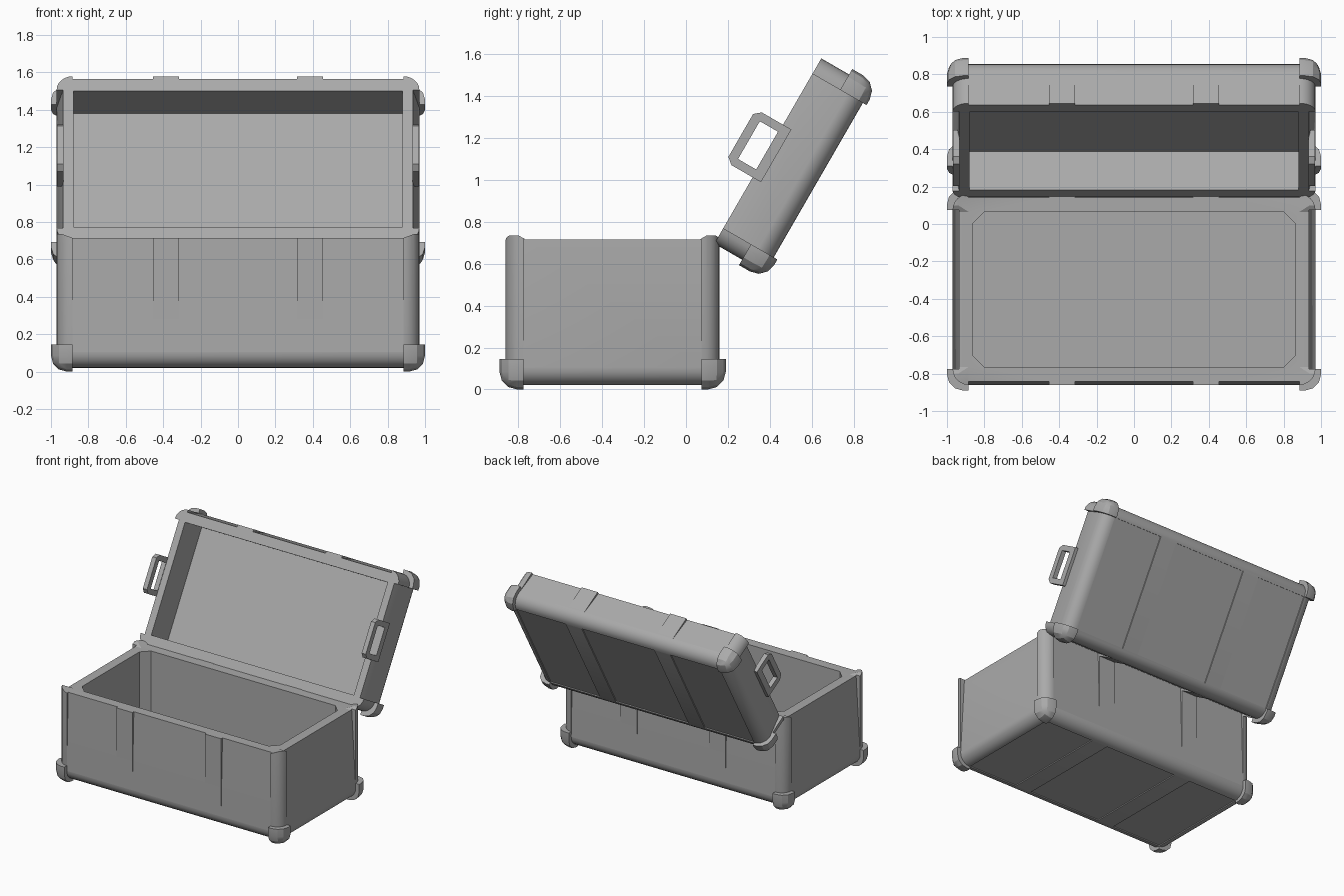
import bpy, bmesh, math
from mathutils import Matrix, Vector

if "Cube" in bpy.data.objects:
    bpy.data.objects.remove(bpy.data.objects["Cube"], do_unlink=True)

grey = bpy.data.materials.new("case_grey")
grey.use_nodes = True
grey.diffuse_color = (0.4, 0.4, 0.4, 1)
grey.node_tree.nodes["Principled BSDF"].inputs["Base Color"].default_value = (0.4, 0.4, 0.4, 1)

HX, HY, R = 0.97, 0.51, 0.085      # half sizes and edge radius of the shell
PX, PY = HX - R, HY - R            # where the corner posts begin
PANELS = [(-PX, -0.455), (-0.315, 0.315), (0.455, PX)]


def to_object(bm, name):
    bmesh.ops.recalc_face_normals(bm, faces=bm.faces)
    mesh = bpy.data.meshes.new(name)
    bm.to_mesh(mesh)
    bm.free()
    mesh.materials.append(grey)
    ob = bpy.data.objects.new(name, mesh)
    bpy.context.collection.objects.link(ob)
    return ob


def prism(name, points, along):
    bm = bmesh.new()
    face = bm.faces.new([bm.verts.new(p) for p in points])
    ext = bmesh.ops.extrude_face_region(bm, geom=[face])["geom"]
    bmesh.ops.translate(bm, vec=along, verts=[v for v in ext if isinstance(v, bmesh.types.BMVert)])
    return to_object(bm, name)


def block(lo, hi):
    bm = bmesh.new()
    size = Vector(hi) - Vector(lo)
    mid = (Vector(hi) + Vector(lo)) / 2
    bmesh.ops.create_cube(bm, size=1, matrix=Matrix.Translation(mid) @ Matrix.Diagonal((*size, 1)))
    return bm


def activate(ob):
    bpy.ops.object.select_all(action="DESELECT")
    ob.select_set(True)
    bpy.context.view_layer.objects.active = ob


def cut(ob, cutter):
    cutter.hide_render = True
    mod = ob.modifiers.new("cut", "BOOLEAN")
    mod.operation, mod.solver, mod.object = "DIFFERENCE", "EXACT", cutter
    activate(ob)
    bpy.ops.object.modifier_apply(modifier=mod.name)
    bpy.data.objects.remove(cutter, do_unlink=True)


def wedge(out, depth, rim):
    """Profile of a panel recess that deepens from the lower bend to the rim."""
    run = rim - R
    return [(out + 0.1 * depth, R - 0.1 * run), (out - 1.1 * depth, R + 1.1 * run),
            (out - 1.1 * depth, rim + 0.1), (out + 0.1, rim + 0.1), (out + 0.1, R - 0.1 * run)]


def shell(name, height, rim, opening):
    # rounded block, open side up
    bm = block((-HX, -HY, 0), (HX, HY, height))
    edges = [e for e in bm.edges if min(v.co.z for v in e.verts) < 0.01]
    bmesh.ops.bevel(bm, geom=edges, offset=R, segments=6, profile=0.5, affect="EDGES")
    ob = to_object(bm, name)
    cut(ob, prism("hollow", [(x, y, 0.04) for x, y in opening], (0, 0, 1)))
    # recessed panels leave the straps and corner posts standing
    for s in (-1, 1):
        for a, b in PANELS:
            cut(ob, prism("panel", [(a, s * y, z) for y, z in wedge(HY, 0.018, rim)], (b - a, 0, 0)))
        cut(ob, prism("side", [(s * x, -PY, z) for x, z in wedge(HX, 0.035, rim)], (0, 2 * PY, 0)))
    for a, b in PANELS:
        cut(ob, to_object(block((a, -PY, -0.1), (b, PY, 0.008)), "base_panel"))
    return ob


def corner_caps(prefix):
    caps = []
    for sx, sx_name in ((-1, "right"), (1, "left")):
        for sy, sy_name in ((-1, "front"), (1, "back")):
            bm = block((PX, PY, -0.02), (1.0, 0.54, 0.125))
            tip = max(bm.verts, key=lambda v: v.co.x + v.co.y - v.co.z)
            bmesh.ops.bevel(bm, geom=list(tip.link_edges), offset=0.085, segments=3,
                            profile=0.5, affect="EDGES")
            bmesh.ops.scale(bm, vec=(sx, sy, 1), verts=bm.verts)
            caps.append(to_object(bm, f"{prefix}_{sy_name}_{sx_name}_cap"))
    return caps


def finish(parts, matrix):
    for ob in parts:
        activate(ob)
        bpy.ops.object.shade_smooth_by_angle(angle=math.radians(28))
        ob.matrix_world = matrix


# lower box: chamfered opening, corner posts standing above the rim
ox, oy, c = 0.86, 0.415, 0.06
octagon = [(ox, oy - c), (ox - c, oy), (c - ox, oy), (-ox, oy - c),
           (-ox, c - oy), (c - ox, -oy), (ox - c, -oy), (ox, c - oy)]
TOP, RIM = 0.715, 0.695
body = shell("body", TOP, RIM, octagon)


def notch(inner, outer):
    rise = outer + (outer - inner) * 4
    return [(-inner, RIM), (inner, RIM), (rise, RIM + 5 * (TOP - RIM)), (-rise, RIM + 5 * (TOP - RIM))]


cut(body, prism("notch", [(-2, y, z) for y, z in notch(0.415, 0.45)], (4, 0, 0)))
cut(body, prism("notch", [(x, -2, z) for x, z in notch(PX, 0.94)], (0, 4, 0)))
finish([body] + corner_caps("body"), Matrix.Translation((0, -0.35, 0.02)))

# lid: shallower shell swung open about the rear edge
lx, ly, LID = 0.88, 0.419, 0.278
lid = shell("lid", LID, LID, [(lx, ly), (-lx, ly), (-lx, -ly), (lx, -ly)])

# handle loops on both lid sides, reaching past the rim
handles = []
for s, side in ((-1, "right"), (1, "left")):
    x = s * 0.932
    outline = [(-0.145, 0.232), (0.145, 0.232), (0.145, 0.395), (0.118, 0.427),
               (-0.118, 0.427), (-0.145, 0.395)]
    handle = prism(f"{side}_handle", [(x, y, z) for y, z in outline], (s * 0.036, 0, 0))
    cut(handle, to_object(block((x - 0.1, -0.104, 0.282), (x + 0.1, 0.104, 0.382)), "grip_hole"))
    handles.append(handle)

swing = Matrix.Translation((0, 0.631, 0.998)) @ Matrix.Rotation(math.radians(60), 4, "X")
finish([lid] + corner_caps("lid") + handles, swing)
